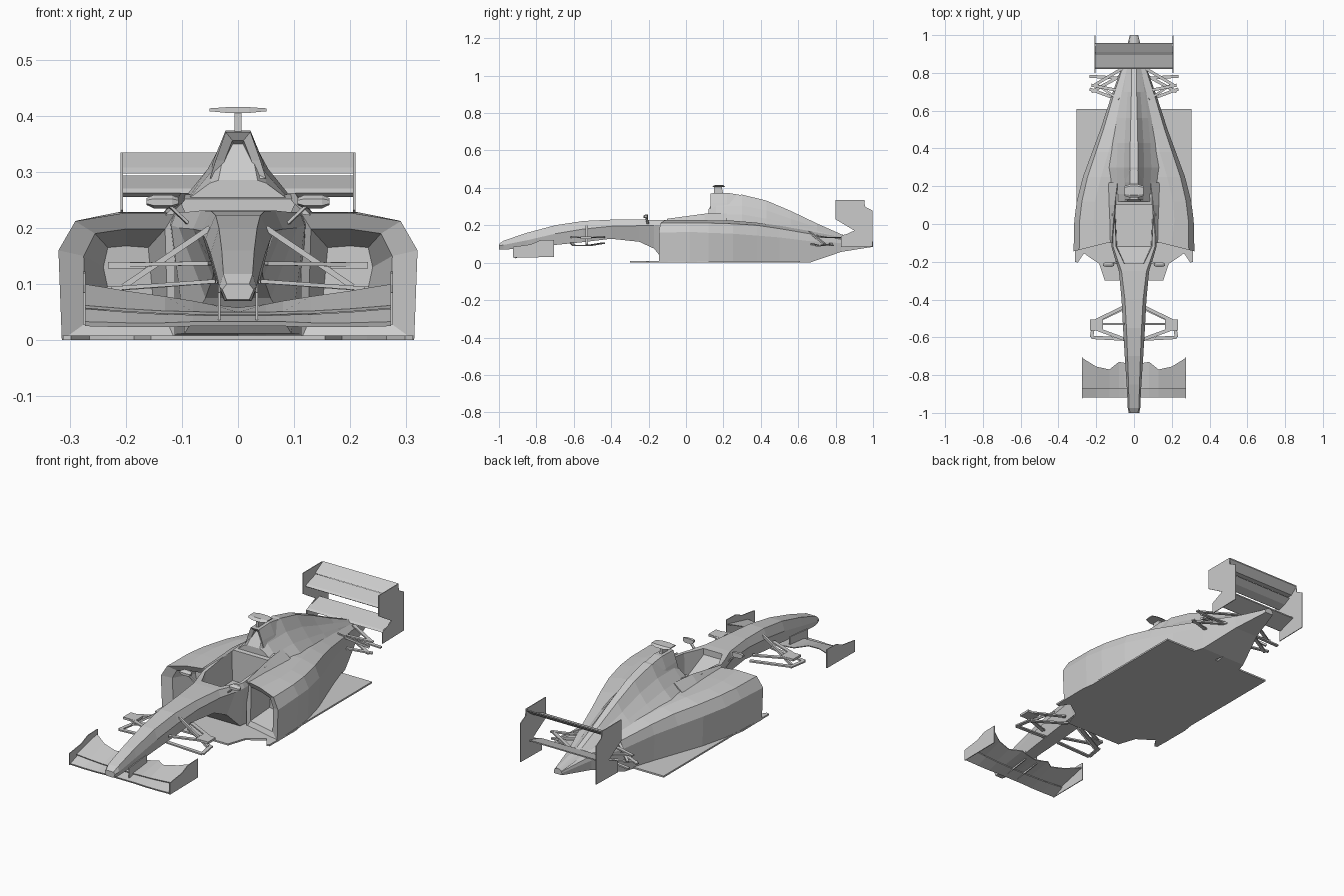
import bpy, bmesh
from mathutils import Vector


def loft(name, rings, mirror=False, flat=False):
    """Skin a row of equal-sized rings and cap both ends."""
    bm = bmesh.new()
    vs = [[bm.verts.new(p) for p in r] for r in rings]
    n = len(rings[0])
    for a, b in zip(vs, vs[1:]):
        for i in range(n):
            j = (i + 1) % n
            bm.faces.new((a[i], a[j], b[j], b[i]))
    bm.faces.new(vs[0])
    bm.faces.new(vs[-1][::-1])
    bmesh.ops.recalc_face_normals(bm, faces=bm.faces)
    me = bpy.data.meshes.new(name)
    bm.to_mesh(me)
    bm.free()
    ob = bpy.data.objects.new(name, me)
    bpy.context.collection.objects.link(ob)
    if mirror:
        m = ob.modifiers.new("mirror", 'MIRROR')
        m.use_mirror_merge = False
    return ob


def sym(y, pts):
    """Full cross-section at y from right-half (x, z) points, top to bottom."""
    return [(x, y, z) for x, z in pts] + [(-x, y, z) for x, z in pts[::-1]]


def prism_x(name, yz, x0, x1, mirror=False):
    return loft(name, [[(x, y, z) for y, z in yz] for x in (x0, x1)], mirror)


def rod(name, a, b, w=0.016, t=0.007):
    """Flat strut from a to b, mirrored to the other side."""
    a, b = Vector(a), Vector(b)
    d = (b - a).normalized()
    side = d.cross(Vector((0, 0, 1))).normalized()
    up = side.cross(d).normalized()
    ring = lambda p: [p + side * sx * w / 2 + up * sz * t / 2
                      for sx, sz in ((1, 1), (-1, 1), (-1, -1), (1, -1))]
    return loft(name, [ring(a), ring(b)], True)


# Nose and cockpit tub: y, top half-width, top z, side half-width, side z, bottom half-width, bottom z
tub_rows = [
    (-1.0, .020, .100, .028, .090, .020, .072),
    (-.975, .026, .118, .033, .095, .024, .070),
    (-.85, .029, .160, .039, .120, .028, .078),
    (-.70, .034, .200, .049, .155, .034, .095),
    (-.55, .040, .223, .058, .180, .040, .110),
    (-.40, .048, .230, .066, .195, .042, .128),
    (-.25, .066, .231, .080, .198, .045, .112),
    (-.17, .094, .228, .105, .200, .058, .075),
    (-.12, .110, .228, .119, .205, .095, .012),
    (.05, .116, .245, .126, .215, .115, .010),
    (.16, .098, .260, .128, .215, .115, .010)]
tub = loft("nose_and_tub", [sym(y, [(a, b), (c, d), (e, f)]) for y, a, b, c, d, e, f in tub_rows])

# Cockpit opening
cutter = loft("cockpit_cutter", [sym(-.21, [(.060, .4), (.050, .20)]),
                                 sym(-.12, [(.100, .4), (.090, .10)]),
                                 sym(.10, [(.108, .4), (.100, .10)])])
cutter.hide_render = True
cutter.display_type = 'WIRE'
cut = tub.modifiers.new("cockpit", 'BOOLEAN')
cut.operation, cut.object, cut.solver = 'DIFFERENCE', cutter, 'EXACT'

# Side pods: recessed inlet first, then outer skin back to the tail
def inlet(y, pts):
    return [(x, y - (x - .2) * .25, z) for x, z in pts]

pod = [inlet(.02, [(.225, .06), (.24, .13), (.232, .165), (.2, .168), (.16, .165), (.15, .06)]),
       inlet(-.10, [(.272, .03), (.275, .15), (.255, .19), (.2, .198), (.130, .198), (.125, .03)]),
       inlet(-.115, [(.314, 0), (.320, .16), (.29, .212), (.2, .227), (.112, .227), (.112, 0)])]
# y, half-width, mid z, shoulder z, top z, bottom z, inner x
for y, w, zm, zs, zt, zb, xi in [
        (.02, .316, .165, .213, .228, 0, .112), (.12, .303, .16, .212, .227, 0, .112),
        (.25, .270, .155, .208, .225, 0, .08), (.38, .222, .145, .200, .214, 0, .05),
        (.50, .178, .135, .182, .198, 0, .03), (.66, .126, .115, .155, .172, 0, 0),
        (.83, .066, .105, .125, .138, .058, 0), (1.0, .022, .095, .102, .106, .085, 0)]:
    pod.append([(w * .98, y, zb), (w, y, zm), (w * .91, y, zs),
                (xi + (w - xi) * .5, y, zt), (xi, y, zt), (xi, y, zb)])
loft("side_pod", pod, True)

# Engine cover
cover = [(.12, [(.035, .285), (.050, .280), (.088, .252), (.122, .215)]),
         (.16, [(.022, .350), (.048, .300), (.085, .258), (.128, .215)]),
         (.30, [(.022, .364), (.054, .305), (.092, .258), (.138, .215)]),
         (.43, [(.020, .332), (.050, .280), (.086, .235), (.125, .195)]),
         (.56, [(.017, .277), (.043, .235), (.074, .205), (.105, .175)]),
         (.70, [(.014, .210), (.034, .190), (.056, .170), (.080, .145)]),
         (.83, [(.012, .152), (.024, .145), (.038, .135), (.055, .110)]),
         (1.0, [(.008, .112), (.014, .108), (.018, .104), (.020, .090)])]
loft("engine_cover", [sym(y, p) for y, p in cover])

# Roll-hoop air intake with recessed mouth
loft("air_intake", [sym(.20, [(.006, .340), (.016, .318), (.018, .305)]),
                    sym(.14, [(.010, .356), (.024, .320), (.026, .300)]),
                    sym(.13, [(.022, .371), (.040, .320), (.050, .288)]),
                    sym(.22, [(.022, .374), (.044, .320), (.054, .285)]),
                    sym(.34, [(.018, .354), (.040, .300), (.050, .270)])])

# Headrest panels beside the cockpit
loft("cockpit_side", [[(.112, -.10, .225), (.118, -.10, .235), (.130, -.10, .222)],
                      [(.095, .10, .250), (.102, .10, .262), (.136, .10, .222)],
                      [(.080, .22, .250), (.088, .22, .262), (.140, .22, .220)]], True)

# Roof camera
loft("camera_pod", [[(x, .175 - d, .411 - h), (x, .175 - d * .6, .411 + h * .7),
                     (x, .175 + d * .7, .411 + h * .7), (x, .175 + d, .411 - h)]
                    for x, d, h in ((-.051, .026, .003), (-.02, .036, .006),
                                    (.02, .036, .006), (.051, .026, .003))])
prism_x("camera_stem", [(.15, .36), (.15, .41), (.19, .41), (.20, .36)], -.006, .006)

# Floor
outline = [(0, -.3), (.155, -.3), (.185, -.21), (.23, -.18), (.265, -.155), (.298, -.205),
           (.312, -.2), (.314, 0), (.305, .06), (.305, .61), (0, .61)]
loft("floor", [[(x, y, z) for x, y in outline] for z in (0, .008)], True)

# Front wing: span stations x, leading z, hinge z, trailing y, trailing z
stations = [(0, .028, .044, -.74, .058), (.05, .028, .044, -.735, .064), (.08, .028, .045, -.73, .07),
            (.13, .026, .046, -.77, .078), (.20, .026, .05, -.755, .088), (.273, .028, .056, -.71, .100)]
for part, gap in (("front_wing_main", 0), ("front_wing_flap", 1)):
    rings = []
    for x, z0, z1, y2, z2 in stations:
        if gap:
            rings.append([(x, -.872, z1 + .006), (x, y2, z2), (x, y2, z2 - .004), (x, -.87, z1 + .001)])
        else:
            rings.append([(x, -.918, z0 + .005), (x, -.855, z1), (x, -.855, z1 - .004), (x, -.915, z0 - .003)])
    loft(part, rings, True)
prism_x("front_wing_endplate", [(-.925, .028), (-.705, .03), (-.705, .122), (-.78, .120),
                                (-.83, .098), (-.925, .085)], .272, .276, True)
prism_x("front_wing_pylon", [(-.90, .028), (-.76, .05), (-.76, .10), (-.90, .085)], .031, .036, True)

# Rear wing
foils = {"rear_wing_main": [(.82, .262), (.83, .27), (.90, .293), (.905, .288), (.87, .268), (.83, .255)],
         "rear_wing_flap": [(.895, .297), (.91, .308), (.957, .334), (.957, .328), (.92, .298)],
         "rear_beam_wing": [(.83, .140), (.84, .148), (.93, .172), (.93, .166), (.84, .137)]}
for part, foil in foils.items():
    prism_x(part, foil, -.206, .206)
prism_x("rear_wing_endplate", [(.80, .334), (.953, .334), (.957, .30), (.998, .278), (.998, .088),
                               (.83, .085), (.83, .140), (.90, .172), (.80, .232)], .205, .209, True)

# Front suspension
rod("front_upper_arm", (.055, -.44, .137), (.228, -.525, .134), .018)
rod("front_upper_arm", (.05, -.61, .137), (.228, -.545, .134), .018)
rod("front_lower_arm", (.04, -.44, .105), (.21, -.52, .092), .018)
rod("front_lower_arm", (.04, -.61, .105), (.225, -.60, .092), .018)
rod("front_lower_arm", (.21, -.51, .092), (.225, -.60, .092), .018)
rod("front_push_rod", (.05, -.53, .20), (.205, -.53, .095), .012, .010)
prism_x("front_upright", [(-.565, .128), (-.505, .128), (-.505, .139), (-.565, .139)], .165, .232, True)

# Rear suspension
rod("rear_upper_arm", (.05, .70, .145), (.225, .735, .135), .016)
rod("rear_upper_arm", (.05, .83, .135), (.21, .735, .135), .016)
rod("rear_lower_arm", (.06, .65, .105), (.235, .715, .09), .016)
rod("rear_lower_arm", (.04, .77, .105), (.235, .782, .092), .016)
rod("rear_lower_arm", (.04, .80, .10), (.225, .70, .09), .016)
rod("rear_push_rod", (.08, .66, .165), (.20, .74, .10), .012, .010)

# Mirrors
loft("mirror_pod", [[(x, -.215 - d, .247 - h * .6), (x, -.215 - d, .247 + h * .4), (x, -.215, .247 + h),
                     (x, -.215 + d, .247 + h), (x, -.215 + d, .247 - h)]
                    for x, d, h in ((.106, .007, .006), (.118, .012, .012),
                                    (.150, .012, .012), (.163, .007, .006))], True)
rod("mirror_stem", (.075, -.20, .195), (.125, -.212, .242), .012, .005)
